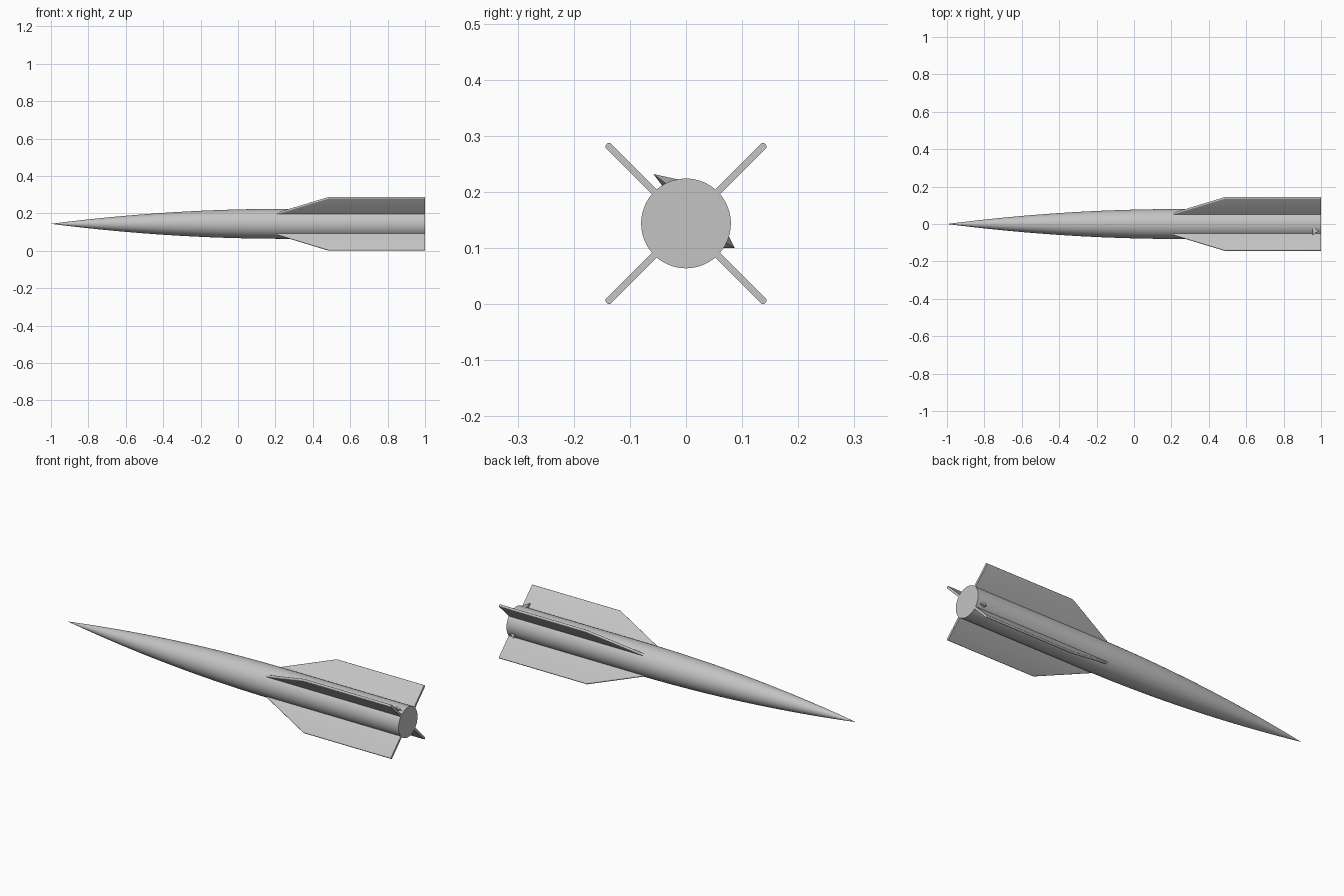
import bpy, bmesh, math
from mathutils import Matrix, Vector

if "Cube" in bpy.data.objects:
    bpy.data.objects.remove(bpy.data.objects["Cube"])

AXIS = 0.144      # height of the body axis
RADIUS = 0.08
SHOULDER = 0.25   # where the nose curve meets the straight body

grey = bpy.data.materials.new("light_grey")
grey.use_nodes = True
colour = (0.55, 0.55, 0.55, 1)
grey.diffuse_color = colour
grey.node_tree.nodes["Principled BSDF"].inputs["Base Color"].default_value = colour


def finish(name, bm, smooth=True):
    bmesh.ops.recalc_face_normals(bm, faces=bm.faces)
    mesh = bpy.data.meshes.new(name)
    bm.to_mesh(mesh)
    bm.free()
    mesh.materials.append(grey)
    obj = bpy.data.objects.new(name, mesh)
    obj.location.z = AXIS
    bpy.context.collection.objects.link(obj)
    if smooth:
        bpy.ops.object.select_all(action='DESELECT')
        obj.select_set(True)
        bpy.context.view_layer.objects.active = obj
        bpy.ops.object.shade_smooth_by_angle(angle=math.radians(35))
    return obj


def prism(bm, outline, offset):
    face = bm.faces.new([bm.verts.new(p) for p in outline])
    side = bmesh.ops.extrude_face_region(bm, geom=[face])["geom"]
    moved = [v for v in side if isinstance(v, bmesh.types.BMVert)]
    bmesh.ops.translate(bm, verts=moved, vec=offset)


# Body: a curved nose running into a straight tube, spun about x
def body_radius(x):
    d = max(0, (SHOULDER - x) / (SHOULDER + 1))
    return RADIUS * (1 - d ** 2)


bm = bmesh.new()
steps = 40
stations = [-1 + (SHOULDER + 1) * (i / steps) ** 1.4 for i in range(steps + 1)] + [1]
points = [(x, 0, body_radius(x)) for x in stations] + [(1, 0, 0)]
verts = [bm.verts.new(p) for p in points]
edges = [bm.edges.new(pair) for pair in zip(verts, verts[1:])]
bmesh.ops.spin(bm, geom=verts + edges, cent=(0, 0, 0), axis=(1, 0, 0),
               angle=math.tau, steps=64)
bmesh.ops.remove_doubles(bm, verts=bm.verts, dist=0.00005)
finish("body", bm)

# Four swept fins on the diagonals, with rounded outer edges
HALF = 0.0062
outline = [(0.19, 0.074), (0.485, 0.2), (1, 0.2), (1, 0.06), (0.19, 0.06)]
for i, name in enumerate(["upper_back", "lower_back", "lower_front", "upper_front"]):
    bm = bmesh.new()
    prism(bm, [(x, -HALF, r) for x, r in outline], (0, 2 * HALF, 0))
    rim = [e for e in bm.edges
           if abs(e.verts[0].co.y - e.verts[1].co.y) < 0.001
           and all(v.co.z > 0.07 for v in e.verts)
           and not all(v.co.x > 0.99 for v in e.verts)]
    bmesh.ops.bevel(bm, geom=rim, offset=0.005, segments=3, profile=0.5,
                    affect='EDGES')
    bm.transform(Matrix.Rotation(-math.radians(45 + 90 * i), 4, 'X'))
    finish(name + "_fin", bm)


# Small wedge lugs at the tail
def lug(name, triangle):
    bm = bmesh.new()
    base = [bm.verts.new((0.955, y, z - AXIS)) for y, z in triangle]
    mid = sum((v.co for v in base), Vector()) / 3
    tip = bm.verts.new((0.995, mid.y * 0.9, mid.z * 0.9))
    bm.faces.new(base)
    for a, b in zip(base, base[1:] + base[:1]):
        bm.faces.new((a, b, tip))
    finish(name, bm, smooth=False)


lug("top_lug", [(-0.058, 0.232), (-0.04, 0.208), (-0.012, 0.222)])
lug("back_lug", [(0.074, 0.126), (0.087, 0.1), (0.062, 0.1)])
